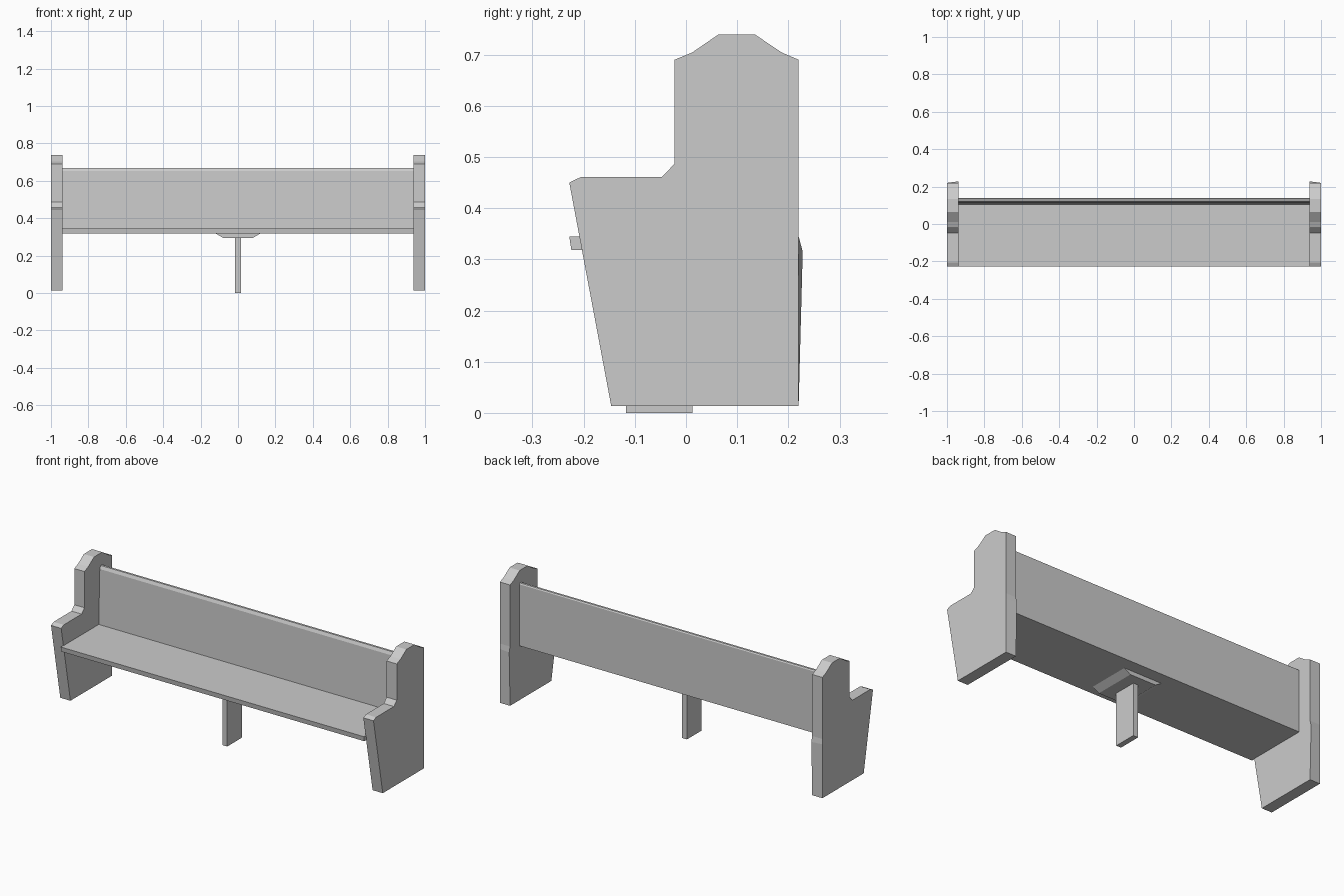
import bpy, bmesh

if "Cube" in bpy.data.objects:
    bpy.data.objects.remove(bpy.data.objects["Cube"])


def prism(name, profile, start, end, axis='x'):
    """Extrude a 2D profile along x (profile = y,z) or along y (profile = x,z)."""
    def place(p, d):
        return (d, p[0], p[1]) if axis == 'x' else (p[0], d, p[1])
    bm = bmesh.new()
    a = [bm.verts.new(place(p, start)) for p in profile]
    b = [bm.verts.new(place(p, end)) for p in profile]
    n = len(profile)
    bm.faces.new(a)
    bm.faces.new(b[::-1])
    for i in range(n):
        j = (i + 1) % n
        bm.faces.new((a[i], b[i], b[j], a[j]))
    bmesh.ops.recalc_face_normals(bm, faces=bm.faces)
    mesh = bpy.data.meshes.new(name)
    bm.to_mesh(mesh)
    bm.free()
    obj = bpy.data.objects.new(name, mesh)
    bpy.context.collection.objects.link(obj)
    return obj


# End panels with armrest step and chamfered crown
END = [(-0.146, 0.013), (0.22, 0.013), (0.22, 0.315), (0.22, 0.345),
       (0.22, 0.69), (0.187, 0.704), (0.135, 0.739), (0.063, 0.739),
       (0.012, 0.704), (-0.022, 0.69), (-0.022, 0.487), (-0.047, 0.461),
       (-0.205, 0.461), (-0.228, 0.45)]
for side, label in ((-1, "left"), (1, "right")):
    panel = prism(label + "_end_panel", END, side * 0.937, side)
    # Slight bulge on the inner rear edge
    panel.data.vertices[2].co.y = 0.228

# Seat board with slightly undercut front edge
prism("seat", [(-0.228, 0.345), (-0.224, 0.318), (0.12, 0.318), (0.12, 0.345)],
      -0.94, 0.94)

# Backrest with sloped front face and bevelled top edge
prism("backrest", [(0.104, 0.318), (0.138, 0.318), (0.138, 0.663),
                   (0.134, 0.669), (0.122, 0.669), (0.114, 0.652)],
      -0.94, 0.94)

# Centre support: tapered bracket and post
prism("support_bracket", [(-0.12, 0.319), (-0.08, 0.295), (0.08, 0.295), (0.12, 0.319)],
      -0.172, 0.068, 'y')
prism("support_post", [(-0.117, 0.0), (0.013, 0.0), (0.013, 0.297), (-0.117, 0.297)],
      -0.015, 0.015)
